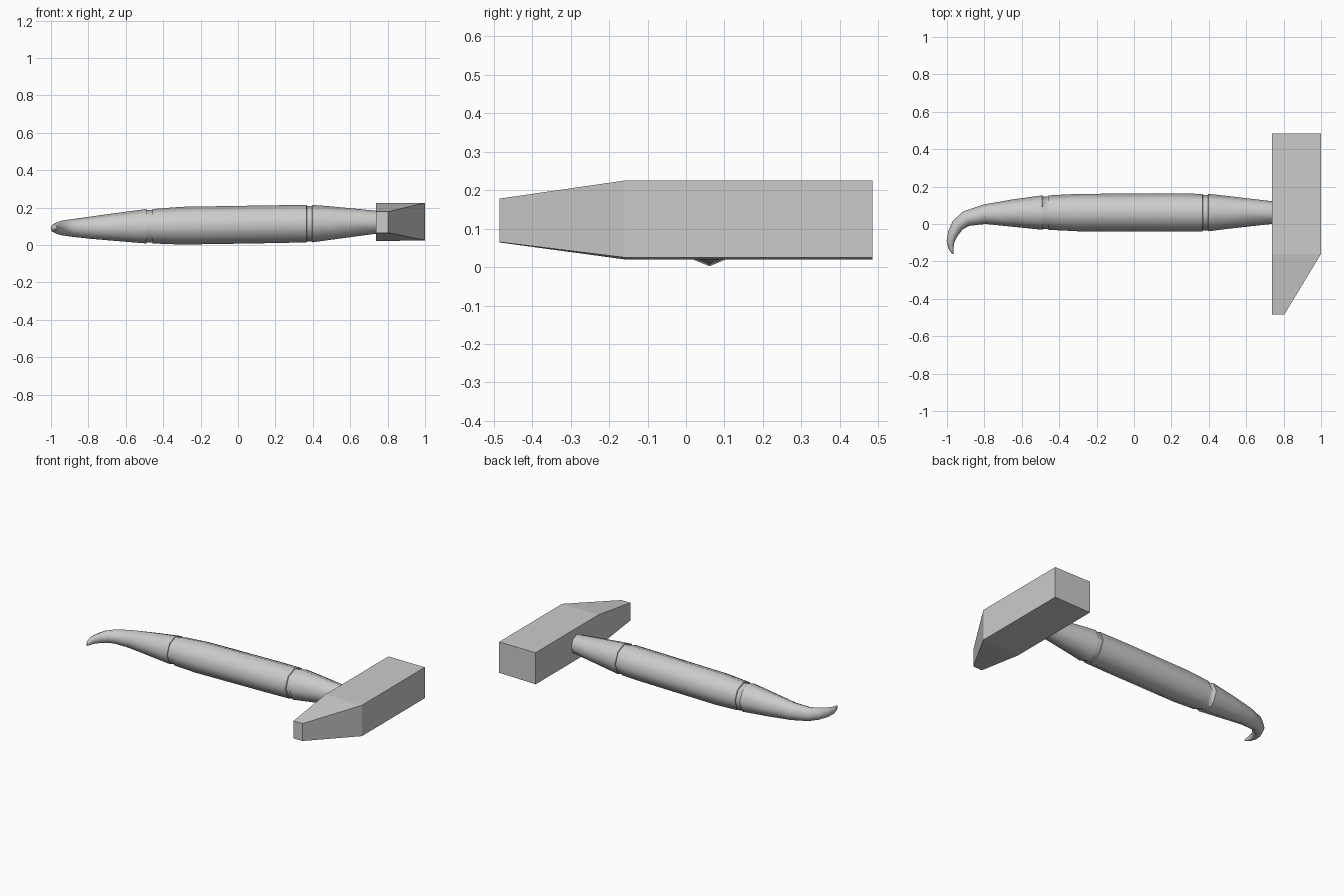
import bpy, bmesh
from math import cos, sin, pi, radians
from mathutils import Vector

cube = bpy.data.objects.get("Cube")
if cube:
    bpy.data.objects.remove(cube, do_unlink=True)

grey = bpy.data.materials.new("plain grey")
grey.use_nodes = True
colour = (0.6, 0.6, 0.6, 1)
grey.diffuse_color = colour
grey.node_tree.nodes["Principled BSDF"].inputs["Base Color"].default_value = colour


def finish(name, bm):
    bmesh.ops.recalc_face_normals(bm, faces=bm.faces)
    mesh = bpy.data.meshes.new(name)
    bm.to_mesh(mesh)
    bm.free()
    mesh.materials.append(grey)
    obj = bpy.data.objects.new(name, mesh)
    bpy.context.collection.objects.link(obj)
    return obj


def loft(name, rings):
    """Bridge consecutive rings of points and cap both ends."""
    bm = bmesh.new()
    loops = [[bm.verts.new(p) for p in ring] for ring in rings]
    for a, b in zip(loops, loops[1:]):
        n = len(a)
        for i in range(n):
            bm.faces.new((a[i], a[(i + 1) % n], b[(i + 1) % n], b[i]))
    bm.faces.new(loops[0])
    bm.faces.new(loops[-1])
    return finish(name, bm)


# Handle stations: x, y, z, sideways radius, vertical radius
hook = [
    (-0.969, -0.160, 0.088, 0.004, 0.006),
    (-0.978, -0.132, 0.088, 0.013, 0.015),
    (-0.981, -0.094, 0.089, 0.021, 0.023),
    (-0.969, -0.053, 0.090, 0.028, 0.031),
    (-0.942, -0.006, 0.091, 0.035, 0.039),
    (-0.897, 0.029, 0.091, 0.042, 0.046),
    (-0.800, 0.052, 0.092, 0.052, 0.058),
    (-0.650, 0.058, 0.096, 0.073, 0.075),
]


def groove(x, width, z, r):
    """Shallow band cut around the handle."""
    return [(x + dx, 0.061, z, r - cut, r - cut) for dx, cut in
            ((0, 0), (0.002, 0.005), (width - 0.002, 0.005), (width, 0))]


grip = [
    (-0.300, 0.061, 0.103, 0.100, 0.101),
    (0.200, 0.062, 0.111, 0.102, 0.101),
]
neck = [
    (0.500, 0.062, 0.117, 0.088, 0.089),
    (0.760, 0.061, 0.122, 0.058, 0.059),
]
stations = (hook + groove(-0.490, 0.034, 0.100, 0.092) + grip
            + groove(0.366, 0.032, 0.114, 0.100) + neck)

# Eight-sided rings square to the path
rings = []
for i, (x, y, z, side, up) in enumerate(stations):
    before = Vector(stations[max(i - 1, 0)][:3])
    after = Vector(stations[min(i + 1, len(stations) - 1)][:3])
    d = after - before
    across = Vector((-d.y, d.x, 0)).normalized()
    rings.append([Vector((x, y, z)) + across * side * cos(k * pi / 4)
                  + Vector((0, 0, up * sin(k * pi / 4))) for k in range(8)])
handle = loft("handle", rings)
bpy.context.view_layer.objects.active = handle
handle.select_set(True)
bpy.ops.object.shade_smooth_by_angle(angle=radians(55))
handle.select_set(False)


# Hammer head: square block drawn out to a narrow peen
def section(y, x_end, low, high, lean):
    return [(0.738, y, low), (x_end, y, low + lean),
            (x_end, y, high), (0.738, y, high)]


loft("hammer_head", [
    section(-0.485, 0.803, 0.064, 0.178, 0.001),
    section(-0.160, 1.0, 0.020, 0.225, 0.005),
    section(0.485, 1.0, 0.020, 0.225, 0.005),
])
